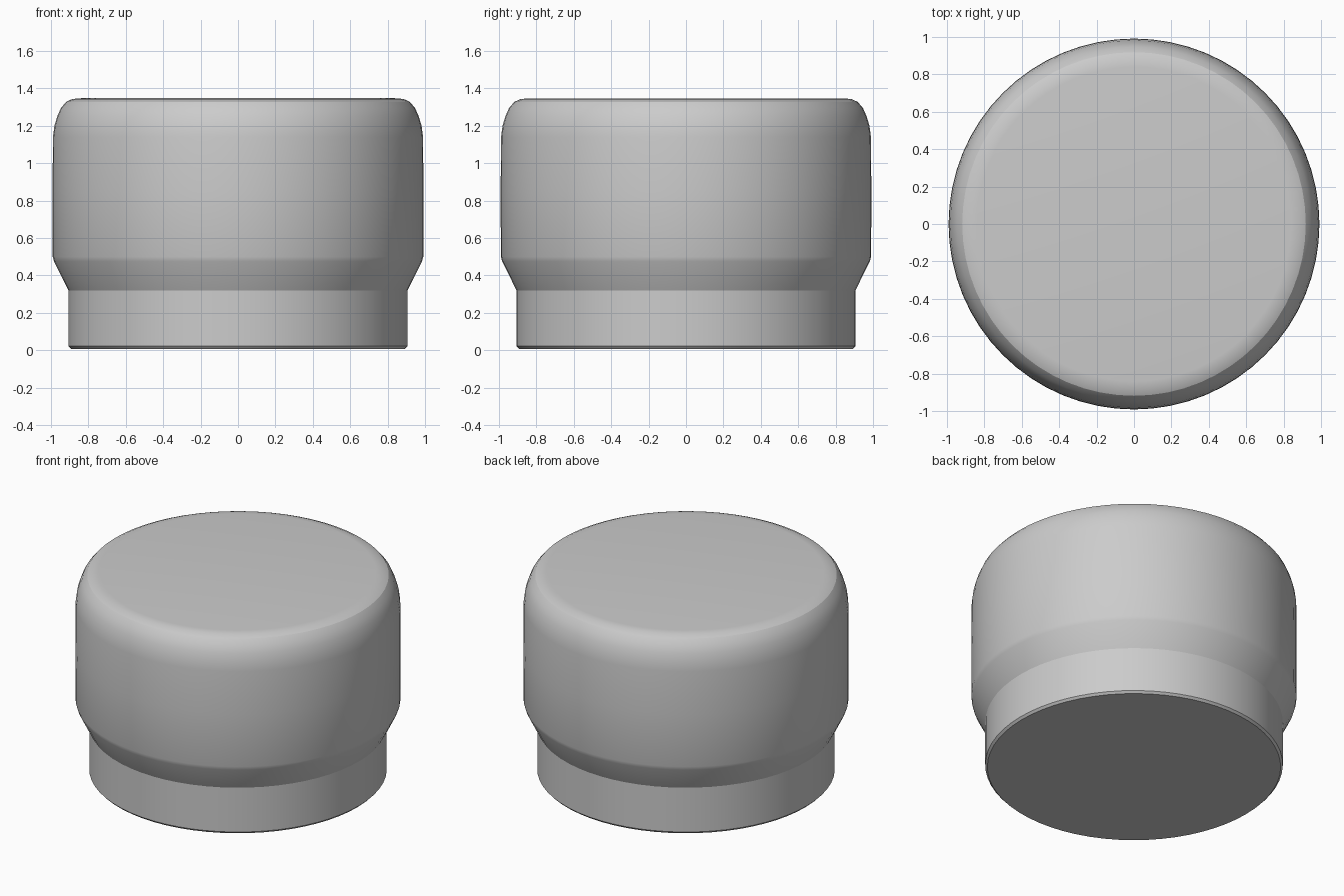
import bpy, bmesh, math

if "Cube" in bpy.data.objects:
    bpy.data.objects.remove(bpy.data.objects["Cube"])

SEGMENTS = 64

# Half outline (radius, height) from the base to the rounded top edge
profile = [
    (0.893, 0.008), (0.906, 0.022), (0.906, 0.32), (0.983, 0.475), (0.99, 0.50),
    (0.991, 0.85), (0.989, 1.14), (0.981, 1.20), (0.966, 1.25),
    (0.946, 1.295), (0.918, 1.328), (0.885, 1.343), (0.84, 1.347),
]


def lathe(name, outline):
    """Spin an outline round z and close both ends."""
    bm = bmesh.new()
    rings = []
    for r, z in outline:
        rings.append([bm.verts.new((r * math.cos(a), r * math.sin(a), z))
                      for a in (2 * math.pi * i / SEGMENTS for i in range(SEGMENTS))])
    for low, high in zip(rings, rings[1:]):
        for i in range(SEGMENTS):
            j = (i + 1) % SEGMENTS
            bm.faces.new((low[i], low[j], high[j], high[i]))
    bm.faces.new(rings[0][::-1])
    bm.faces.new(rings[-1])
    mesh = bpy.data.meshes.new(name)
    bm.to_mesh(mesh)
    bm.free()
    obj = bpy.data.objects.new(name, mesh)
    bpy.context.collection.objects.link(obj)
    return obj


# Round knob: narrow base, flared shoulder, wide rounded cap
knob = lathe("round_knob", profile)
bpy.context.view_layer.objects.active = knob
knob.select_set(True)
bpy.ops.object.shade_smooth_by_angle(angle=math.radians(22))
